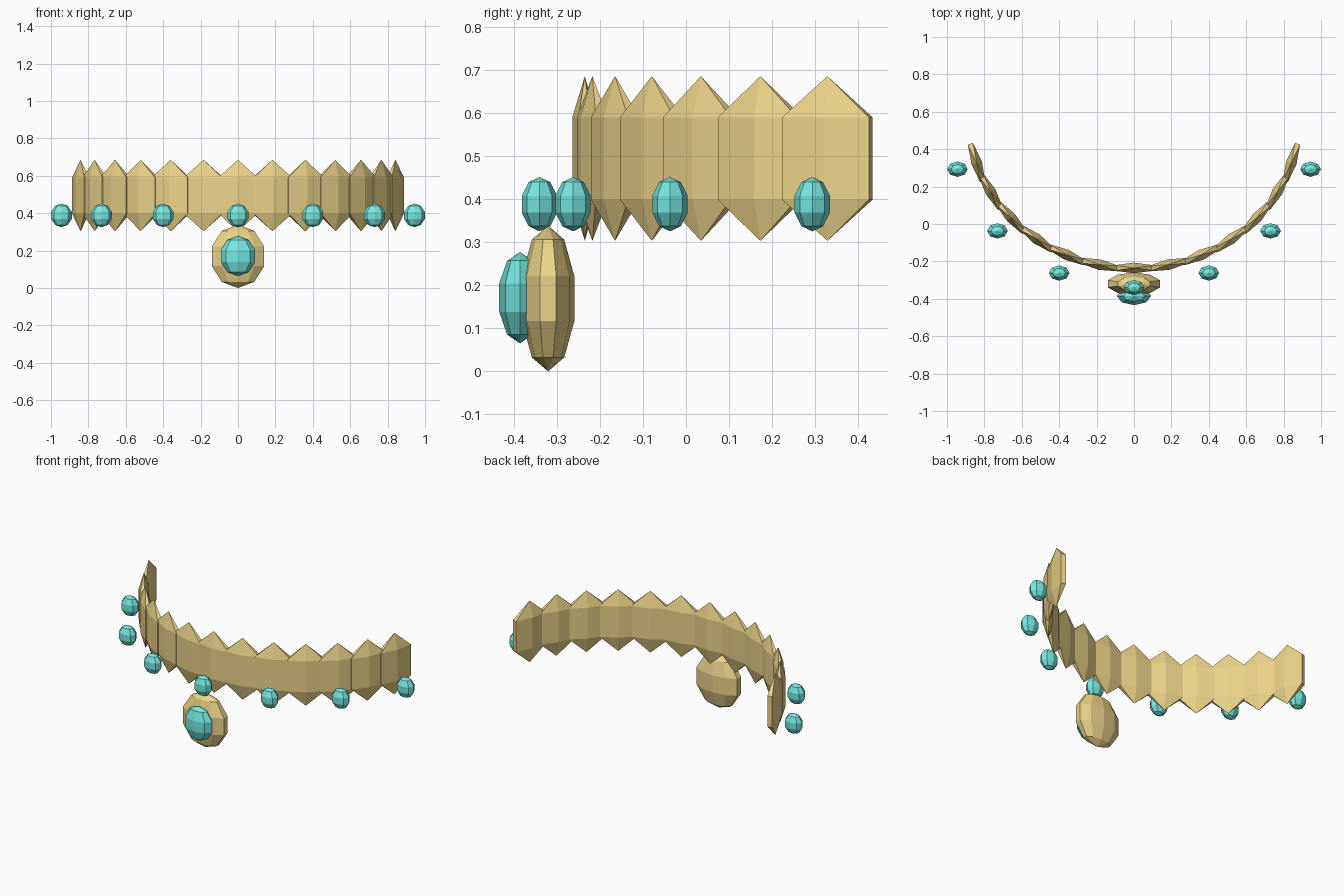
import bpy, bmesh
from math import sin, cos, radians
from mathutils import Matrix

if "Cube" in bpy.data.objects:
    bpy.data.objects.remove(bpy.data.objects["Cube"])


def material(name, color):
    m = bpy.data.materials.new(name)
    m.diffuse_color = color
    m.use_nodes = True
    m.node_tree.nodes["Principled BSDF"].inputs["Base Color"].default_value = m.diffuse_color
    return m


gold = material("gold", (0.83, 0.66, 0.25, 1))
teal = material("teal", (0.18, 0.80, 0.74, 1))


def faceted(name, loc, radii, segments, rings, mat, turn=0.0):
    """Flat-shaded low-poly ellipsoid, turned about z."""
    bm = bmesh.new()
    bmesh.ops.create_uvsphere(bm, u_segments=segments, v_segments=rings, radius=1.0)
    bmesh.ops.transform(bm, matrix=Matrix.Diagonal((*radii, 1)), verts=bm.verts)
    mesh = bpy.data.meshes.new(name)
    bm.to_mesh(mesh)
    bm.free()
    mesh.materials.append(mat)
    ob = bpy.data.objects.new(name, mesh)
    ob.location = loc
    ob.rotation_euler.z = turn
    bpy.context.collection.objects.link(ob)
    return ob


# Collar: overlapping plates along an elliptical arc
for i in range(-6, 7):
    t = radians(12 * i)
    faceted("collar_plate", (0.885 * sin(t), 0.58 - 0.815 * cos(t), 0.494),
            (0.141, 0.033, 0.191), 6, 3, gold, t)

# Small gems hanging in front of the collar
for x, y in [(0, -0.34), (0.40, -0.262), (0.73, -0.037), (0.944, 0.293)]:
    for side in ((1, -1) if x else (1,)):
        faceted("small_gem", (side * x, y, 0.388),
                (0.058, 0.043, 0.063), 8, 5, teal)

# Pendant with its large gem
faceted("pendant", (0, -0.32, 0.169), (0.155, 0.064, 0.169), 10, 5, gold)
faceted("pendant_gem", (0, -0.385, 0.171), (0.096, 0.051, 0.106), 8, 5, teal)
